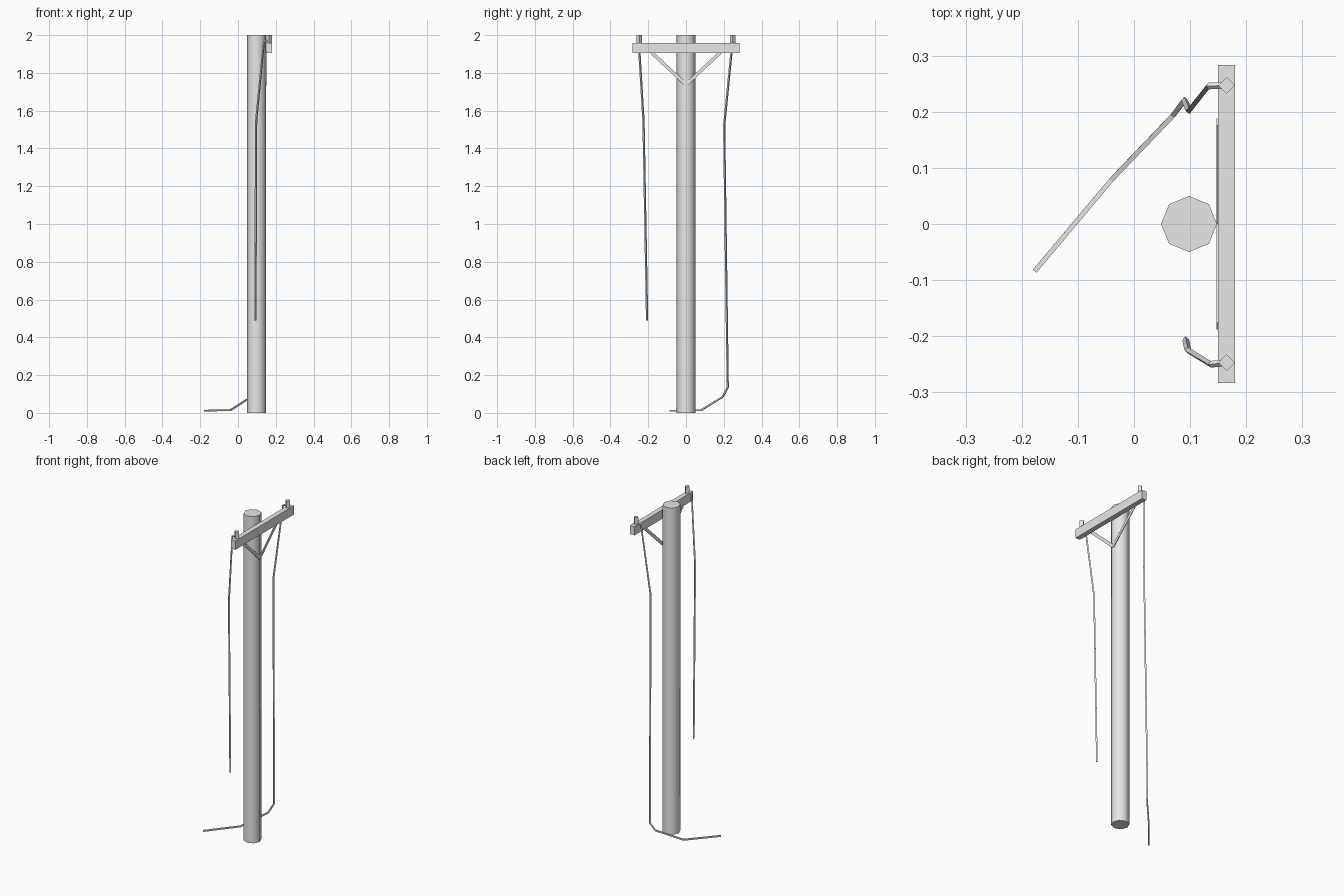
import bpy
import math
from mathutils import Vector

cube = bpy.data.objects.get("Cube")
if cube:
    bpy.data.objects.remove(cube, do_unlink=True)

GREY = (0.8, 0.8, 0.8, 1)
grey = bpy.data.materials.new("plain_grey")
grey.use_nodes = True
grey.diffuse_color = GREY
grey.node_tree.nodes["Principled BSDF"].inputs["Base Color"].default_value = GREY


def finish(name):
    obj = bpy.context.object
    obj.name = name
    obj.data.materials.clear()
    obj.data.materials.append(grey)
    return obj


def box(name, centre, size, turn=0):
    bpy.ops.mesh.primitive_cube_add(size=1, location=centre, rotation=(turn, 0, 0))
    obj = finish(name)
    obj.scale = size
    return obj


def post(name, sides, radius, x, y, bottom, top, turn=0):
    bpy.ops.mesh.primitive_cylinder_add(
        vertices=sides, radius=radius, depth=top - bottom,
        location=(x, y, (bottom + top) / 2), rotation=(0, 0, turn))
    return finish(name)


def wire(name, points, radius=0.006):
    curve = bpy.data.curves.new(name, "CURVE")
    curve.dimensions = "3D"
    curve.bevel_depth = radius
    curve.bevel_resolution = 0
    curve.use_fill_caps = True
    spline = curve.splines.new("POLY")
    spline.points.add(len(points) - 1)
    for point, co in zip(spline.points, points):
        point.co = (*co, 1)
    obj = bpy.data.objects.new(name, curve)
    bpy.context.collection.objects.link(obj)
    bpy.ops.object.select_all(action="DESELECT")
    obj.select_set(True)
    bpy.context.view_layer.objects.active = obj
    bpy.ops.object.convert(target="MESH")
    finish(name)
    for face in bpy.context.object.data.polygons:
        face.use_smooth = False


# Eight-sided pole, smooth around its side
post("pole", 8, 0.05, 0.098, 0, 0, 2)
bpy.ops.object.shade_smooth_by_angle(angle=math.radians(50))

# Crossarm
box("crossarm", (0.165, 0, 1.931), (0.03, 0.566, 0.054))

# Insulator pegs and flat diagonal braces on both ends
for side, label in ((1, "back"), (-1, "front")):
    post(label + "_peg", 4, 0.015, 0.165, side * 0.247, 1.94, 2)
    low = Vector((0.149, 0, 1.738))
    high = Vector((0.149, side * 0.182, 1.908))
    span = high - low
    box(label + "_brace", (low + high) / 2, (0.004, span.length, 0.018),
        math.atan2(span.z, span.y))

# Broken wire hanging free
wire("front_wire", [
    (0.165, -0.247, 1.975), (0.137, -0.25, 1.963),
    (0.096, -0.225, 1.545), (0.092, -0.206, 0.49)])

# Long wire falling to the ground and trailing away
wire("back_wire", [
    (0.165, 0.247, 1.975), (0.133, 0.246, 1.963), (0.098, 0.202, 1.52),
    (0.09, 0.221, 0.135), (0.07, 0.194, 0.085), (-0.04, 0.079, 0.014),
    (-0.177, -0.084, 0.012)])
